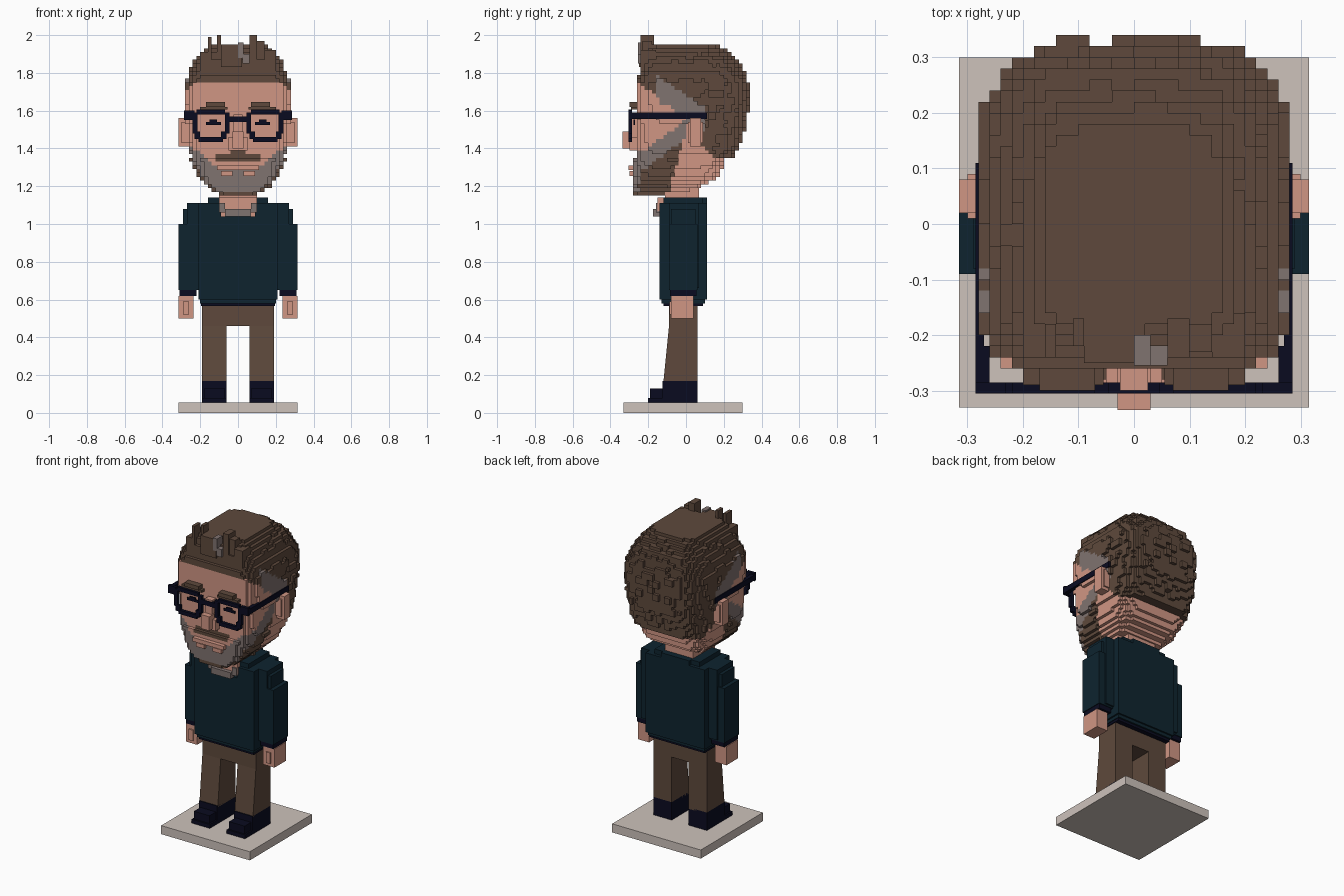
import bpy
import bmesh
import random
from mathutils import Vector

random.seed(4)
cube = bpy.data.objects.get("Cube")
if cube:
    bpy.data.objects.remove(cube, do_unlink=True)


def make_material(name, red, green, blue):
    """Flat material from display colour values, stored as linear."""
    colour = [((c / 255 + 0.055) / 1.055) ** 2.4 if c > 10 else c / 255 / 12.92
              for c in (red, green, blue)] + [1.0]
    material = bpy.data.materials.new(name)
    material.use_nodes = True
    material.diffuse_color = colour
    shader = material.node_tree.nodes["Principled BSDF"]
    shader.inputs["Base Color"].default_value = colour
    shader.inputs["Roughness"].default_value = 0.9
    return material


skin = make_material("skin", 208, 150, 132)
brown = make_material("hair brown", 94, 73, 60)
trouser = make_material("trouser brown", 94, 73, 60)
grey = make_material("beard grey", 128, 115, 112)
navy = make_material("dark navy", 10, 11, 32)
teal = make_material("sweater teal", 14, 36, 47)
stone = make_material("stone", 205, 194, 187)


def link_mesh(name, bm, materials):
    bmesh.ops.recalc_face_normals(bm, faces=bm.faces)
    mesh = bpy.data.meshes.new(name)
    bm.to_mesh(mesh)
    bm.free()
    for material in materials:
        mesh.materials.append(material)
    obj = bpy.data.objects.new(name, mesh)
    bpy.context.collection.objects.link(obj)
    return obj


def blocks(name, material, boxes, mirror=False, shape=None):
    """One object from boxes (x0, x1, y0, y1, z0, z1) given in hundredths."""
    bm = bmesh.new()
    for box in boxes:
        low = Vector(box[0::2]) / 100
        size = Vector(box[1::2]) / 100 - low
        verts = bmesh.ops.create_cube(bm, size=1)["verts"]
        for vert in verts:
            vert.co = Vector(low[a] + (vert.co[a] + 0.5) * size[a] for a in range(3))
    if shape:
        for vert in bm.verts:
            shape(vert)
    obj = link_mesh(name, bm, [material])
    if mirror:
        modifier = obj.modifiers.new("mirror", "MIRROR")
        modifier.use_mirror_merge = False
    return obj


# Base, shoes and trousers
blocks("base_plate", stone, [(-31.5, 31.5, -33, 30, 0, 5.5)])
blocks("shoe", navy, [(6, 19, -20, 6, 5.5, 8), (7, 18, -19, 6, 8, 13),
                      (6, 19, -12.5, 6, 8, 17)], mirror=True)


def taper_front(vert):
    if vert.co.y < 0 and vert.co.z < 0.3:
        vert.co.y -= 0.03


blocks("trouser_leg", trouser, [(6, 19, -9, 6, 16, 46)], mirror=True, shape=taper_front)
blocks("trouser_hips", trouser, [(-19, 19, -9, 6, 46, 59)])

# Sweater, sleeves and hands
blocks("sweater_body", teal, [(-21, 21, -14, 11, 60, 104), (-20, 20, -13, 10, 58, 60),
                              (-27, 27, -9, 7, 66, 111)])
blocks("sweater_shoulder", teal, [(9, 21, -14, 11, 104, 111), (8, 16, -12, 9, 111, 114)],
       mirror=True)
blocks("sweater_back", teal, [(-10, 10, 3, 11, 104, 114)])
blocks("sweater_hem", navy, [(-19.5, 19.5, -12, 9, 56.5, 58)])
blocks("sleeve", teal, [(21, 31.5, -9, 6, 65, 100), (21, 29, -8, 5, 100, 108)], mirror=True)
blocks("sleeve_cuff", navy, [(22, 31, -8.5, 5.5, 62, 65)], mirror=True)
blocks("hand", skin, [(23.5, 31.5, -8, 4, 50, 62), (26, 29, -8.8, -8, 52, 59)], mirror=True)

# Neck and shirt front
blocks("neck", skin, [(-10, 10, -11, 7, 102, 122), (-10, 10, -15, -11, 107, 114)])
blocks("shirt_collar", grey, [(-7, 7, -17.5, -14, 104, 108), (-10, -7, -16, -14, 106, 111),
                              (7, 10, -16, -14, 106, 111)])

# Head outline by height: z, half width, front depth, back depth
OUTLINE = [(115, 9, 29, -8), (120, 17, 29, 8), (125, 21, 29, 18), (134, 25, 28, 21),
           (136, 25, 27, 26), (142, 26, 27, 28), (152, 27, 27, 32), (160, 27.5, 27, 33),
           (174, 28, 27, 33), (180, 26, 25, 31), (186, 23, 23.5, 28), (192, 18, 21, 21),
           (196, 15, 16, 15)]
CELL = 0.02
BOTTOM = 1.15
roughness = {}


def outline_at(z):
    for low, high in zip(OUTLINE, OUTLINE[1:]):
        if z * 100 <= high[0]:
            t = (z * 100 - low[0]) / (high[0] - low[0])
            return [(a + (b - a) * t) / 100 for a, b in zip(low[1:], high[1:])]


def is_hair(x, y, z):
    """Behind the slanting temple line and above the nape, or over the forehead."""
    if z > 1.81 + (0.02 if abs(x) < 0.14 else 0) - max(0, 0.06 - abs(x)):
        return True
    if z > 1.74 and y > -0.2 or z > 1.62 and abs(x) > 0.25 and y > -0.14:
        return True
    return z > 1.35 and y > max(0.07, 0.15 - (z - 1.35)) - max(0, z - 1.5) * 1.3


def head_colour(x, y, z):
    """Index of skin, brown or grey for one cell."""
    side = abs(x)
    if is_hair(x, y, z):
        temple = 1.7 - 0.65 * (y + 0.1)
        return 2 if side > 0.2 and -0.16 < y < 0.1 and temple - 0.08 < z < temple + 0.05 else 1
    if y < -0.24:
        cheek = 1.31 + max(0, side - 0.12) * 0.9
        if side < 0.13 and 1.325 < z < 1.39 - side * 0.2:
            return 1
        if z < cheek:
            return 1 if z < 1.18 or z < 1.1 + side * 0.7 else 2
        return 0
    edge = 1.35 + (y + 0.27) * 0.75
    if y < -0.02 - (1.42 - z) * 0.28 and z < edge:
        return 2 if z > edge - 0.1 else 1
    return 0


def head_cell(i, j, k):
    x, y, z = (i + 0.5) * CELL, (j + 0.5) * CELL, BOTTOM + (k + 0.5) * CELL
    if not 0 <= k < 40:
        return None
    half, front, back = outline_at(z)
    colour = head_colour(x, y, z)
    if colour == 1 and y > -0.1:
        half, back = [d * roughness.setdefault((i // 2, j // 2, k // 2, d > half),
                                               random.uniform(0.96, 1.02))
                      for d in (half, back)]
    if y < 0:
        inside = (abs(x) / half) ** 6 + (-y / front) ** 6 < 1
    elif back <= 0:
        inside = False
    else:
        inside = (abs(x) / half) ** 4 + (y / back) ** 4 < 1
    if back < 0 and y > back:
        inside = False
    return colour if inside else None


def build_head():
    """Mesh of the exposed faces of every filled cell."""
    span = range(-18, 18)
    cells = {(i, j, k): head_cell(i, j, k) for i in span for j in span for k in range(40)}
    bm = bmesh.new()
    corners = {}

    def corner(key):
        if key not in corners:
            corners[key] = bm.verts.new(Vector(key) * CELL + Vector((0, 0, BOTTOM)))
        return corners[key]

    for cell, colour in cells.items():
        if colour is None:
            continue
        for axis in range(3):
            for step in (0, 1):
                near = list(cell)
                near[axis] += 2 * step - 1
                if cells.get(tuple(near)) is not None:
                    continue
                ring = []
                for u, v in ((0, 0), (1, 0), (1, 1), (0, 1)):
                    key = list(cell)
                    key[axis] += step
                    key[(axis + 1) % 3] += u
                    key[(axis + 2) % 3] += v
                    ring.append(corner(tuple(key)))
                face = bm.faces.new(ring if step else ring[::-1])
                face.material_index = colour
    link_mesh("head_with_hair_and_beard", bm, [skin, brown, grey])


build_head()

# Hair tufts over the forehead
blocks("hair_tufts", brown, [(-16, -14, -24, -18, 184, 199), (-11, -9, -22, -17, 186, 200),
                             (6, 10, -24, -17, 186, 200), (10, 14, -23, -18, 184, 197),
                             (-9, 2, -25, -17, 183, 195), (-20, -16, -24, -16, 180, 191),
                             (14, 20, -24, -16, 180, 192)])
blocks("grey_tuft", grey, [(0, 3, -25.5, -20, 188, 196), (2.5, 6, -25.5, -21, 185, 190)])

# Face details
blocks("ear", skin, [(26, 31.5, 2, 8, 141, 156), (26, 30, 1, 9, 143, 154)], mirror=True)
blocks("nose", skin, [(-3, 3, -33.5, -26, 140, 149), (-5, 5, -30, -26, 139, 146),
                      (-2.5, 2.5, -30, -26, 149, 158)])
blocks("lips", skin, [(-11, 11, -30.5, -28, 128.5, 131), (-9, -3, -30, -28, 125.5, 128),
                      (3, 9, -30, -28, 125.5, 128)])
blocks("eyebrow", brown, [(7, 17, -30, -26, 162, 164.5), (5.5, 20, -29, -26, 160.5, 162)],
       mirror=True)
blocks("eye", navy, [(9, 17, -27.7, -27, 152.5, 154), (11, 15, -27.7, -27, 154, 155.2)],
       mirror=True)

# Glasses: stepped rim, bridge, hinge and temple
blocks("glasses", navy, [(7, 22, -30.5, -28.5, 158, 160.5), (8, 21, -30.5, -28.5, 143.5, 146),
                         (4.5, 7, -30.5, -28.5, 148, 159), (21.5, 24, -30.5, -28.5, 148, 159),
                         (6, 9, -30.5, -28.5, 145, 149), (20, 23, -30.5, -28.5, 145, 149),
                         (0, 5, -30.5, -28.5, 154, 157), (23, 28.5, -30.5, -28.5, 155, 160),
                         (26, 28.5, -30, -22, 155.5, 159), (27, 28.5, -22, 11, 155.5, 159)],
       mirror=True)
